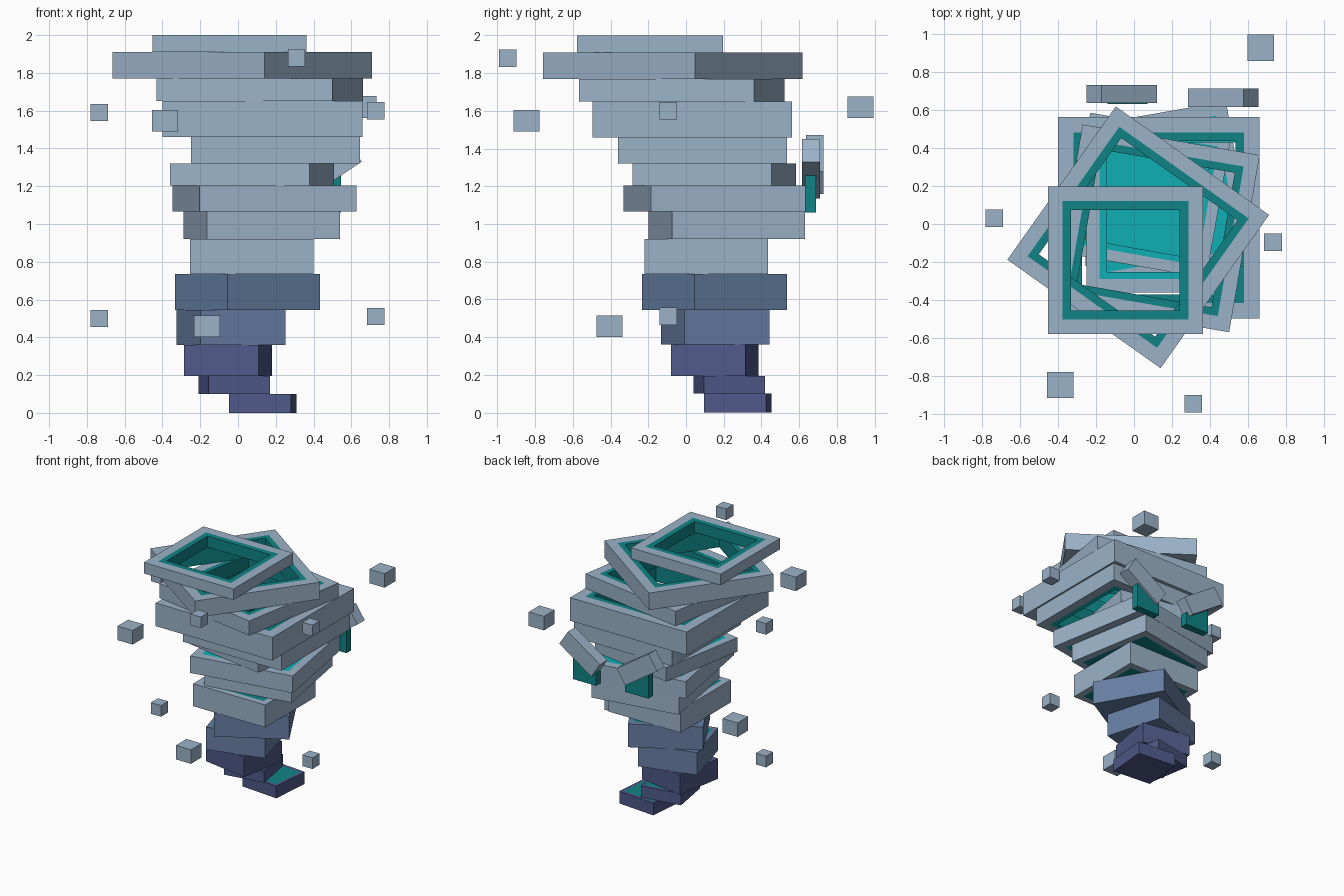
import bpy
import bmesh
from math import radians, atan2, cos, sin
from mathutils import Matrix

old = bpy.data.objects.get("Cube")
if old:
    bpy.data.objects.remove(old)


def material(name, r, g, b):
    m = bpy.data.materials.new(name)
    m.use_nodes = True
    m.diffuse_color = (r, g, b, 1)
    m.node_tree.nodes["Principled BSDF"].inputs["Base Color"].default_value = (r, g, b, 1)
    return m


stone = material("pale stone", .33, .45, .58)
slate = material("slate blue", .135, .21, .37)
navy = material("navy", .078, .1, .25)
teal = material("dark teal", .005, .23, .24)
bright = material("bright teal", .005, .43, .46)


def finish(bm, name, mats):
    bmesh.ops.recalc_face_normals(bm, faces=bm.faces)
    mesh = bpy.data.meshes.new(name)
    bm.to_mesh(mesh)
    bm.free()
    for m in mats:
        mesh.materials.append(m)
    ob = bpy.data.objects.new(name, mesh)
    bpy.context.collection.objects.link(ob)
    return ob


def box(name, centre, size, mat, tilt=0):
    bm = bmesh.new()
    bmesh.ops.create_cube(bm, size=1)
    bm.transform(Matrix.Translation(centre) @ Matrix.Rotation(tilt, 4, 'Y') @ Matrix.Diagonal((*size, 1)))
    return finish(bm, name, [mat])


def slab(name, centre, size, z0, z1, turn, body, accent, hollow, under, lip, ring):
    """Square slab with a painted inset, and a square hole if hollow."""
    bm = bmesh.new()
    bmesh.ops.create_cube(bm, size=1)
    bm.transform(Matrix.Diagonal((*size, z1 - z0, 1)))
    bm.normal_update()
    caps = [f for f in bm.faces if f.normal.z > .5 or (under and f.normal.z < -.5)]
    for f in caps:
        bmesh.ops.inset_region(bm, faces=[f], thickness=lip * size[0])
        f.material_index = 1
    if hollow:
        edges = []
        for f in caps:
            band = bmesh.ops.inset_region(bm, faces=[f], thickness=ring * size[0])["faces"]
            for g in band:
                g.material_index = 1
            edges += list(f.edges)
        bmesh.ops.delete(bm, geom=caps, context='FACES_ONLY')
        for f in bmesh.ops.bridge_loops(bm, edges=edges)["faces"]:
            f.material_index = 2
    bm.transform(Matrix.Translation((*centre, (z0 + z1) / 2)) @ Matrix.Rotation(radians(turn), 4, 'Z'))
    return finish(bm, name, [body, accent, teal])


# Twisting stack: top height, centre x, centre y, side, turn in degrees
layers = [
    (.10, .13, .275, .33, -5),
    (.195, -.02, .23, .33, 9.6),
    (.36, -.053, .153, .40, -10),
    (.545, -.037, .155, .467, 15.5),
    (.735, .05, .15, .564, 29.7),
    (.92, .073, .108, .655, 0),
    (1.065, .125, .217, .716, 10),
    (1.205, .14, .157, .843, 9.9),
    (1.32, .075, .15, .75, -10),
    (1.46, .198, .088, .895, 0),
    (1.65, .13, .033, 1.06, 0),
    (1.77, .115, -.023, .944, -9.8),
    (1.91, .022, -.07, .986, -35.3),
]
base = 0
for i, (top, x, y, side, turn) in enumerate(layers, 1):
    body = navy if i < 4 else slate if i < 6 else stone
    accent = bright if 8 <= i <= 10 else teal
    slab(f"stack_layer_{i}", (x, y), (side, side), base, top, turn,
         body, accent, i > 8, i > 5, .11, .06)
    base = top
slab("top_frame", (-.045, -.19), (.815, .775), base, 2, 0, stone, teal, True, True, .133, .08)

# Angry brows and eyes on the back; side is the direction of the outer end
slope = atan2(2, 3)
for name, side, x, y, z in (("left", 1, .47, .663, 1.293), ("right", -1, -.065, .683, 1.315)):
    box(f"{name}_brow", (x, y, z), (.349, .095, .144), stone, -side * slope)
    # Eye block whose top follows the brow
    bm = bmesh.new()
    profile = [(-.135, -.233), (.075, -.233), (.075, -.02), (-.135, -.13)]
    face = bm.faces.new([bm.verts.new((x + side * u, .63, z + v)) for u, v in profile])
    grown = bmesh.ops.extrude_face_region(bm, geom=[face])["geom"]
    bmesh.ops.translate(bm, vec=(0, .06, 0), verts=[v for v in grown if isinstance(v, bmesh.types.BMVert)])
    finish(bm, f"{name}_eye", [teal])

# Floating cubes
small = [(-.735, .03, 1.59), (-.735, .03, .5), (.73, -.095, 1.6), (.73, -.095, .51), (.31, -.945, 1.88)]
large = [(.665, .925, 1.62), (-.387, -.845, 1.547), (-.165, -.405, .458)]
for i, c in enumerate(small, 1):
    box(f"small_floating_cube_{i}", c, (.092, .092, .092), stone)
for i, c in enumerate(large, 1):
    box(f"large_floating_cube_{i}", c, (.138, .138, .115), stone)
